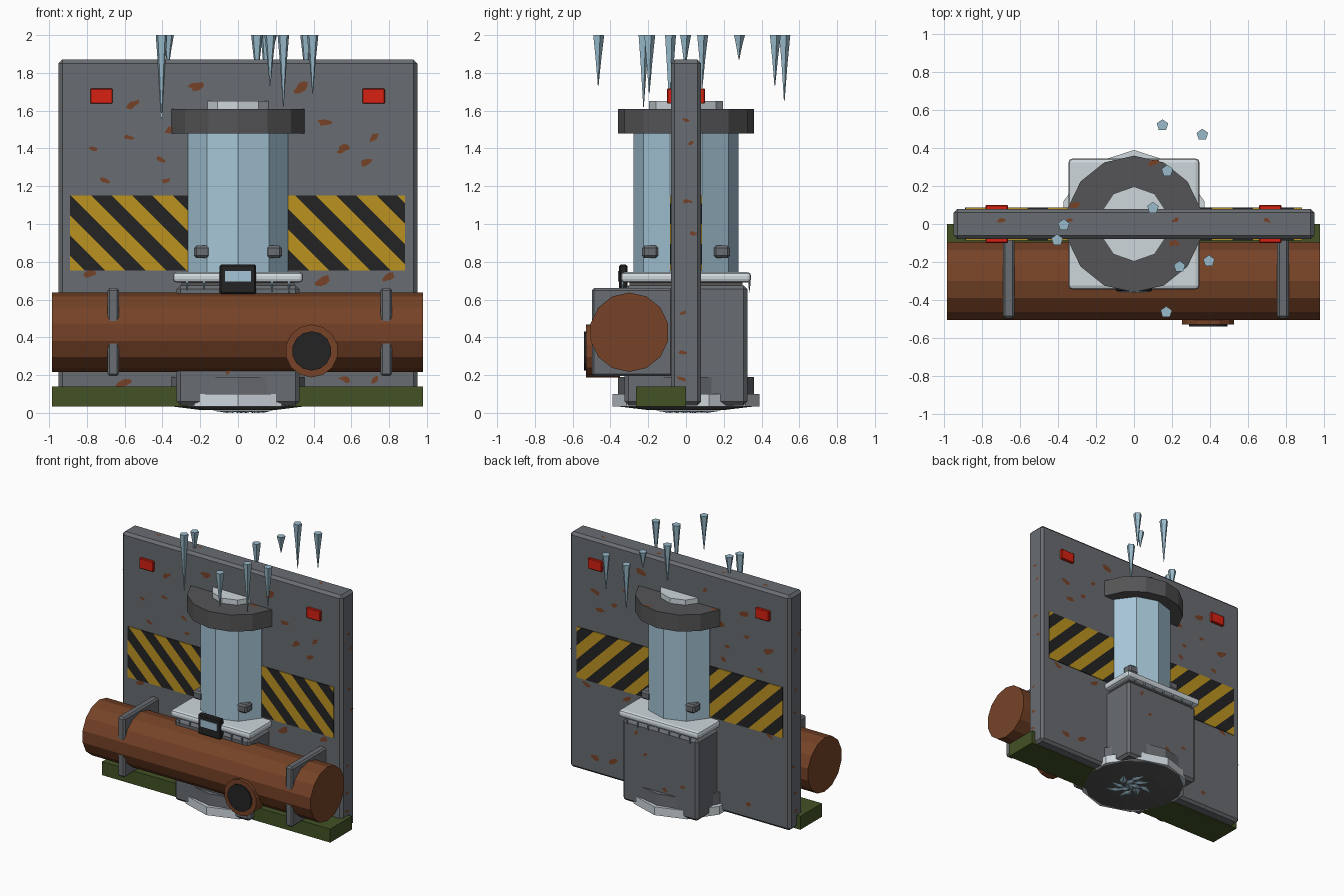
import bpy, bmesh, math, random
from mathutils import Vector, Matrix

if "Cube" in bpy.data.objects:
    bpy.data.objects.remove(bpy.data.objects["Cube"])

random.seed(4)


def mat(name, r, g, b):
    m = bpy.data.materials.new(name)
    m.diffuse_color = (r, g, b, 1)
    m.use_nodes = True
    m.node_tree.nodes["Principled BSDF"].inputs["Base Color"].default_value = m.diffuse_color
    return m


STEEL = mat("steel grey", 0.14, 0.15, 0.165)
DARK = mat("dark grey", 0.09, 0.09, 0.095)
WHITE = mat("frost white", 0.62, 0.68, 0.72)
BLUE = mat("pale blue", 0.38, 0.56, 0.68)
ICE = mat("ice blue", 0.32, 0.50, 0.60)
RUST = mat("rust brown", 0.18, 0.055, 0.02)
YELLOW = mat("warning yellow", 0.50, 0.29, 0.015)
BLACK = mat("black", 0.017, 0.017, 0.018)
RED = mat("signal red", 0.68, 0.015, 0.006)
GREEN = mat("moss green", 0.055, 0.085, 0.018)


def finish(bm, name, *mats):
    me = bpy.data.meshes.new(name)
    bm.to_mesh(me)
    bm.free()
    ob = bpy.data.objects.new(name, me)
    bpy.context.collection.objects.link(ob)
    for m in mats:
        me.materials.append(m)
    return ob


def box(name, x0, x1, y0, y1, z0, z1, m, bevel=0, segs=1, tilt=0):
    bm = bmesh.new()
    bmesh.ops.create_cube(bm, size=1)
    bmesh.ops.scale(bm, vec=(x1 - x0, y1 - y0, z1 - z0), verts=bm.verts)
    ob = finish(bm, name, m)
    ob.location = ((x0 + x1) / 2, (y0 + y1) / 2, (z0 + z1) / 2)
    ob.rotation_euler.x = tilt
    if bevel:
        b = ob.modifiers.new("bevel", 'BEVEL')
        b.width, b.segments = bevel, segs
    return ob


def lathe(name, profile, n, m, loc=(0, 0, 0), axes=None, sx=1):
    """Stack n-sided rings (radius, height), capped at both ends."""
    bm = bmesh.new()
    rings = [[bm.verts.new((sx * r * math.sin(math.tau * i / n), r * math.cos(math.tau * i / n), z))
              for i in range(n)] for r, z in profile]
    for a, b in zip(rings, rings[1:]):
        for i in range(n):
            j = (i + 1) % n
            bm.faces.new((a[i], a[j], b[j], b[i]))
    bm.faces.new(rings[0])
    bm.faces.new(rings[-1])
    bmesh.ops.recalc_face_normals(bm, faces=bm.faces)
    ob = finish(bm, name, m)
    rot = Matrix(axes).transposed().to_4x4() if axes else Matrix()
    ob.matrix_world = Matrix.Translation(loc) @ rot
    return ob


ALONG_X = ((0, 1, 0), (0, 0, 1), (1, 0, 0))
TO_FRONT = ((1, 0, 0), (0, 0, 1), (0, -1, 0))

# Wall panel and mossy foot
box("wall_panel", -0.95, 0.95, -0.08, 0.08, 0.04, 1.87, STEEL, 0.02)
box("moss_foot", -0.985, 0.98, -0.265, 0.0, 0.035, 0.14, GREEN)

# Central tank on its pedestal
box("pedestal", -0.325, 0.325, -0.325, 0.325, 0.04, 0.675, STEEL, 0.02)
box("frosted_plate", -0.345, 0.345, -0.345, 0.345, 0.69, 0.745, WHITE, 0.02, 2)
box("plate_neck", -0.30, 0.30, -0.30, 0.30, 0.66, 0.70, DARK)
lathe("tank", [(0.278, 0.74), (0.278, 1.49)], 10, BLUE)
lathe("tank_collar", [(0.36, 1.48), (0.36, 1.61)], 14, DARK)
lathe("tank_cap", [(0.197, 1.60), (0.197, 1.65)], 10, WHITE, sx=0.93)
lathe("lower_collar", [(0.36, 0.09), (0.36, 0.19)], 14, STEEL)
lathe("base_flange", [(0.39, 0.035), (0.39, 0.10)], 10, WHITE)
lathe("base_underside", [(0.20, 0.015), (0.375, 0.036)], 14, DARK)
for sx in (-1, 1):
    for sy in (-1, 1):
        x, y = sx * 0.19, sy * 0.19
        box("tank_bolt", x - 0.042, x + 0.042, y - 0.042, y + 0.042, 0.82, 0.885, STEEL, 0.012)

# Control screen
box("screen_case", -0.098, 0.096, -0.355, -0.31, 0.63, 0.785, BLACK, 0.008)
box("screen_glass", -0.07, 0.07, -0.36, -0.352, 0.695, 0.75, BLUE)

# Big pipe with brackets and outlet
lathe("main_pipe", [(0.21, -0.985), (0.21, 0.98)], 14, RUST, (0, -0.30, 0.427), ALONG_X)
for x in (-0.66, 0.785):
    box("pipe_bracket", x - 0.031, x + 0.031, -0.498, -0.07, 0.195, 0.66, STEEL, 0.012)
lathe("outlet_rim", [(0.14, 0.35), (0.14, 0.53)], 14, RUST, (0.39, 0, 0.328), TO_FRONT)
lathe("outlet_hole", [(0.104, 0.45), (0.104, 0.54)], 14, BLACK, (0.39, 0, 0.328), TO_FRONT)

# Signal lamps through the panel
for x in (-0.723, 0.718):
    box("signal_lamp", x - 0.059, x + 0.059, -0.10, 0.10, 1.637, 1.717, RED, 0.004)

# Hazard plates: thin strips cut along diagonals, coloured in turn
STEP = 0.108
for side, y in (("front", -0.086), ("back", 0.086)):
    for x0, x1 in ((-0.89, -0.255), (0.255, 0.885)):
        bm = bmesh.new()
        pts = [(x0, 0.755), (x1, 0.755), (x1, 1.15), (x0, 1.15)]
        if y > 0:
            pts.reverse()
        bm.faces.new([bm.verts.new((px, y, pz)) for px, pz in pts])
        for k in range(-6, 22):
            bmesh.ops.bisect_plane(bm, geom=bm.verts[:] + bm.edges[:] + bm.faces[:],
                                   plane_co=(0.05 + k * STEP, 0, 0), plane_no=(1, 0, 1))
        for f in bm.faces:
            c = f.calc_center_median()
            f.material_index = 1 - math.floor((c.x + c.z - 0.05) / STEP) % 2
        ob = finish(bm, "hazard_plate_" + side, BLACK, YELLOW)
        s = ob.modifiers.new("thickness", 'SOLIDIFY')
        s.thickness = 0.007

# Rust patches: irregular flat blobs lying on the surfaces
rust = bmesh.new()


def blob(c, u, v, size):
    c, u, v = Vector(c), Vector(u), Vector(v)
    turn = random.uniform(-0.5, 0.9)
    vs = []
    for i in range(9):
        a = math.tau * i / 9
        r = size * random.uniform(0.6, 1.25)
        p, q = r * math.cos(a), 0.5 * r * math.sin(a)
        vs.append(rust.verts.new(c + u * (p * math.cos(turn) - q * math.sin(turn))
                                 + v * (p * math.sin(turn) + q * math.cos(turn))))
    rust.faces.new(vs)


SPOTS = [(-0.70, 1.23), (-0.56, 1.63), (-0.58, 1.46), (-0.77, 1.40), (-0.41, 1.34), (-0.38, 1.23),
         (-0.36, 1.50), (-0.22, 1.73), (0.18, 1.23), (0.56, 1.40), (0.72, 1.46), (0.68, 1.33),
         (0.46, 1.54), (0.33, 1.72), (-0.60, 0.16), (0.72, 0.17), (0.57, 0.18), (-0.78, 0.74),
         (0.80, 0.72), (0.45, 0.70)]
X, Y, Z = Vector((1, 0, 0)), Vector((0, 1, 0)), Vector((0, 0, 1))
for x, z in SPOTS:
    blob((x, -0.083, z), X, Z, random.uniform(0.024, 0.045))
    blob((x, 0.083, z), -X, Z, random.uniform(0.024, 0.045))
for z in (0.18, 0.32, 0.53, 0.95, 1.12, 1.43, 1.55):
    blob((0.953, random.uniform(-0.04, 0.04), z), Y, Z, 0.022)
    blob((-0.953, random.uniform(-0.04, 0.04), z), -Y, Z, 0.022)
for x, z in ((-0.2, 0.28), (0.12, 0.45), (0.2, 0.6), (-0.05, 0.22)):
    blob((x, 0.328, z), -X, Z, 0.025)
    blob((x, -0.328, z), X, Z, 0.025)
for x, y in ((0.10, 0.32), (0.21, -0.10), (-0.31, 0.10)):
    blob((x, y, 1.612), X, Y, 0.035)
for x in (-0.7, -0.34, 0.22, 0.7):
    blob((x, 0.02, 1.873), X, Y, 0.022)
finish(rust, "rust_patches", RUST)

# Hanging icicles: x, y, tip height
for x, y, tip in ((0.15, 0.52, 1.65), (0.36, 0.47, 1.73), (0.175, 0.28, 1.87), (0.10, 0.085, 1.72),
                  (-0.37, -0.005, 1.82), (-0.405, -0.085, 1.62), (0.24, -0.225, 1.62),
                  (0.395, -0.195, 1.69), (0.17, -0.465, 1.73)):
    if x < -0.4:
        tip = 1.56
    lathe("icicle", [(0.002, tip), (0.017, tip + 0.55 * (2 - tip)), (0.032, 2.0)], 5, ICE, (x, y, 0))
# Small drips under the frosted plate
for i in range(7):
    x = -0.27 + i * 0.09
    for y in (-0.335, 0.335):
        lathe("drip", [(0.001, 0.69 - random.uniform(0.03, 0.06)), (0.008, 0.695)], 5, ICE, (x, y, 0))

# Ice shards under the base
shards = bmesh.new()
for i in range(12):
    a = i * 2.4
    c = Vector((0.04 + 0.035 * math.sqrt(i) * math.cos(a), 0.035 * math.sqrt(i) * math.sin(a), 0.012))
    d = Vector((math.cos(a + 0.6), math.sin(a + 0.6), 0))
    n = Vector((-d.y, d.x, 0))
    low = Vector((0, 0, -0.012))
    base = [shards.verts.new(c + p) for p in (d * 0.08, n * 0.025, -d * 0.05, -n * 0.03)]
    top = shards.verts.new(c + low)
    for k in range(4):
        shards.faces.new((base[k], top, base[(k + 1) % 4]))
    shards.faces.new(base)
bmesh.ops.recalc_face_normals(shards, faces=shards.faces)
finish(shards, "ice_shards", ICE)
